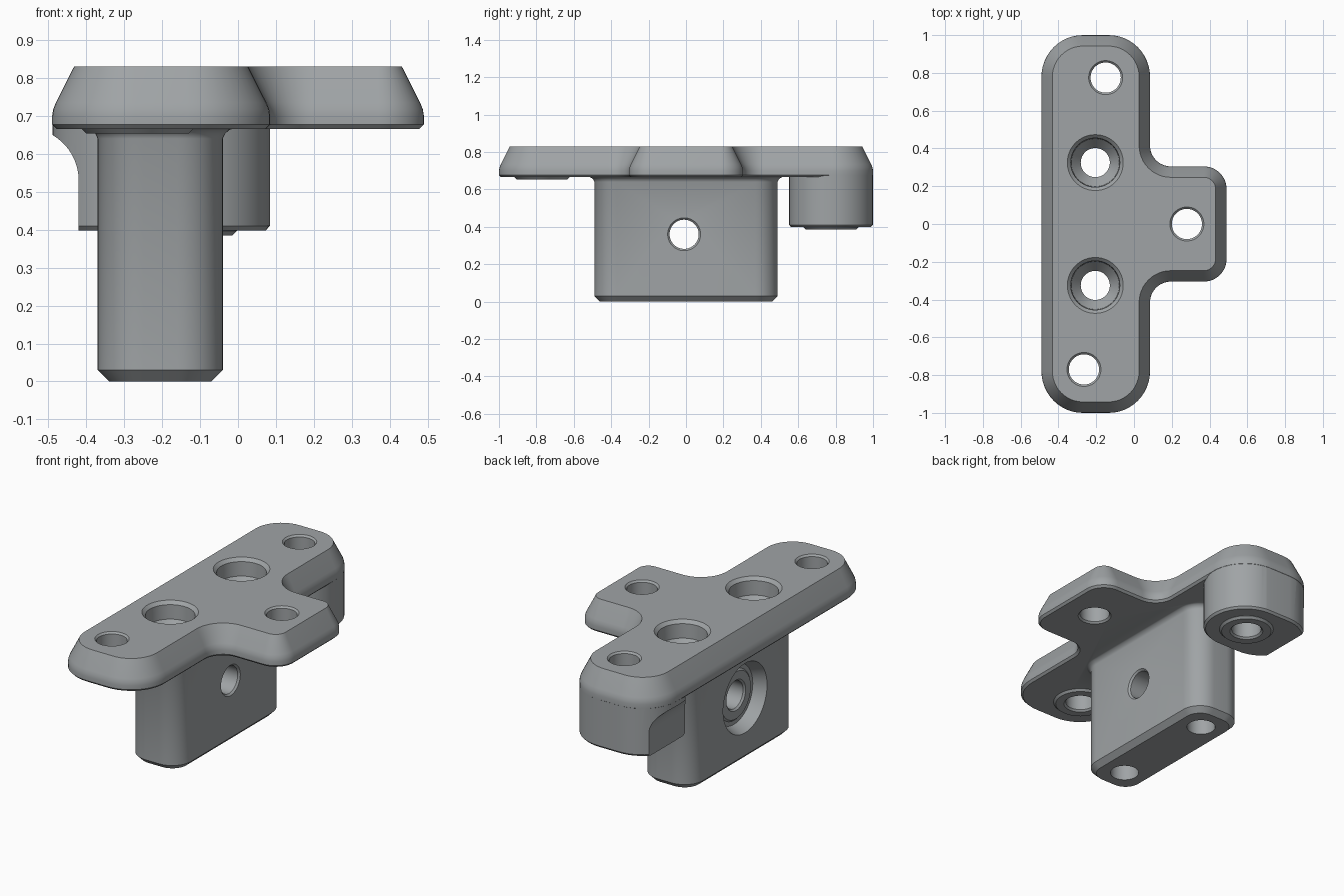
import bpy, bmesh, math

if "Cube" in bpy.data.objects:
    bpy.data.objects.remove(bpy.data.objects["Cube"])

grey = bpy.data.materials.new("steel_grey")
grey.diffuse_color = (0.35, 0.37, 0.38, 1)
grey.use_nodes = True
grey.node_tree.nodes["Principled BSDF"].inputs["Base Color"].default_value = grey.diffuse_color


def outline(corners, inset=0.0, segs=12):
    """Counter-clockwise right-angled outline with rounded corners (x, y, r)."""
    pts, n = [], len(corners)
    for i, (x, y, r) in enumerate(corners):
        px, py, _ = corners[i - 1]
        nx, ny, _ = corners[(i + 1) % n]
        la, lb = math.hypot(x - px, y - py), math.hypot(nx - x, ny - y)
        ax, ay, bx, by = (x - px) / la, (y - py) / la, (nx - x) / lb, (ny - y) / lb
        cx, cy = x + (bx - ax) * r, y + (by - ay) * r
        rad = r - inset if ax * by - ay * bx > 0 else r + inset
        for k in range(segs + 1):
            t = k / segs * math.pi / 2
            c, s = math.cos(t) * rad, math.sin(t) * rad
            pts.append((cx - bx * c + ax * s, cy - by * c + ay * s))
    return pts


def circle(r, cx, cy, n=64):
    return [(cx + r * math.cos(2 * math.pi * k / n), cy + r * math.sin(2 * math.pi * k / n))
            for k in range(n)]


def loft(name, sections, axis="z"):
    """Closed solid through (height, outline) sections along z, x or y."""
    place = {"z": lambda a, b, h: (a, b, h),
             "x": lambda a, b, h: (h, a, b),
             "y": lambda a, b, h: (a, h, b)}[axis]
    bm = bmesh.new()
    rings = [[bm.verts.new(place(a, b, h)) for a, b in pts] for h, pts in sections]
    for lo, hi in zip(rings, rings[1:]):
        for k in range(len(lo)):
            j = (k + 1) % len(lo)
            bm.faces.new((lo[k], lo[j], hi[j], hi[k]))
    bm.faces.new(rings[0][::-1])
    bm.faces.new(rings[-1])
    bmesh.ops.recalc_face_normals(bm, faces=bm.faces)
    mesh = bpy.data.meshes.new(name)
    bm.to_mesh(mesh)
    bm.free()
    obj = bpy.data.objects.new(name, mesh)
    bpy.context.collection.objects.link(obj)
    mesh.materials.append(grey)
    return obj


def slab(name, corners, profile):
    return loft(name, [(z, outline(corners, d)) for z, d in profile])


def turned(name, cx, cy, profile, axis="z"):
    return loft(name, [(h, circle(r, cx, cy)) for h, r in profile], axis)


def combine(target, tool, operation):
    mod = target.modifiers.new(operation.lower(), "BOOLEAN")
    mod.operation, mod.object, mod.solver = operation, tool, "EXACT"
    bpy.context.view_layer.objects.active = target
    bpy.ops.object.modifier_apply(modifier=mod.name)
    bpy.data.objects.remove(tool)


def hole(target, cx, cy, lo, hi, r=0.08, axis="z"):
    """Through hole with a small chamfer at both ends."""
    prof = [(lo - 0.02, r + 0.03), (lo + 0.01, r), (hi - 0.01, r), (hi + 0.02, r + 0.03)]
    combine(target, turned("hole_cutter", cx, cy, prof, axis), "DIFFERENCE")


# Tee-shaped top plate with sloped rim
plate = slab("bracket_body", [
    (-0.49, -1, 0.22), (0.085, -1, 0.22), (0.085, -0.305, 0.11), (0.49, -0.305, 0.12),
    (0.49, 0.305, 0.12), (0.085, 0.305, 0.11), (0.085, 1, 0.22), (-0.49, 1, 0.22)],
    [(0.665, 0.012), (0.677, 0), (0.70, 0), (0.718, 0.003), (0.735, 0.01), (0.83, 0.058)])

# Rounded foot under the rear end, hollowed along its left side
foot = slab("rear_foot", [(-0.49, 0.55, 0.22), (0.085, 0.55, 0.22),
                          (0.085, 1, 0.22), (-0.49, 1, 0.22)],
            [(0.398, 0.012), (0.41, 0.001), (0.70, 0.001)])
relief = [(-0.7, 0.2), (-0.42, 0.2)]
for k in range(11):
    t = math.radians(60) * k / 10
    relief.append((-0.558 + 0.138 * math.cos(t), 0.53 + 0.138 * math.sin(t)))
relief.append((-0.7, 0.65))
combine(foot, loft("relief_cutter", [(0.3, relief), (1.2, relief)], "y"), "DIFFERENCE")
combine(plate, foot, "UNION")

# Central block with chamfered base and a small fillet under the plate
block = slab("centre_block", [(-0.37, -0.49, 0.12), (-0.04, -0.49, 0.12),
                              (-0.04, 0.49, 0.12), (-0.37, 0.49, 0.12)],
             [(0, 0.03), (0.03, 0), (0.64, 0), (0.653, -0.006), (0.662, -0.016),
              (0.668, -0.03), (0.69, -0.03)])
combine(plate, block, "UNION")

# Raised seats around the end holes
for cx, cy, z in ((-0.15, 0.775, 0.385), (-0.265, -0.77, 0.653)):
    seat = turned("hole_seat", cx, cy, [(z, 0.135), (z + 0.012, 0.147), (z + 0.03, 0.147)])
    combine(plate, seat, "UNION")

# Round pocket on the left of the block with a raised seat
pocket = turned("pocket_cutter", -0.01, 0.36,
                [(-0.40, 0.22), (-0.37, 0.20), (-0.30, 0.17)], "x")
combine(plate, pocket, "DIFFERENCE")
seat = turned("pocket_seat", -0.01, 0.36, [(-0.312, 0.135), (-0.302, 0.145), (-0.28, 0.145)], "x")
combine(plate, seat, "UNION")
hole(plate, -0.01, 0.36, -0.312, -0.04, 0.078, "x")

# Mounting holes through the plate ends and tab
hole(plate, -0.15, 0.775, 0.385, 0.83)
hole(plate, -0.265, -0.77, 0.653, 0.83)
hole(plate, 0.28, 0, 0.665, 0.83)

# Countersunk holes running down through the block
for side in (-1, 1):
    sink = turned("countersink_cutter", -0.205, side * 0.325,
                  [(-0.05, 0.077), (0.67, 0.077), (0.73, 0.127), (0.812, 0.13), (0.85, 0.168)])
    combine(plate, sink, "DIFFERENCE")

# Smooth shading with crisp edges
bpy.ops.object.select_all(action="DESELECT")
plate.select_set(True)
bpy.context.view_layer.objects.active = plate
bpy.ops.object.shade_smooth_by_angle(angle=math.radians(30))
